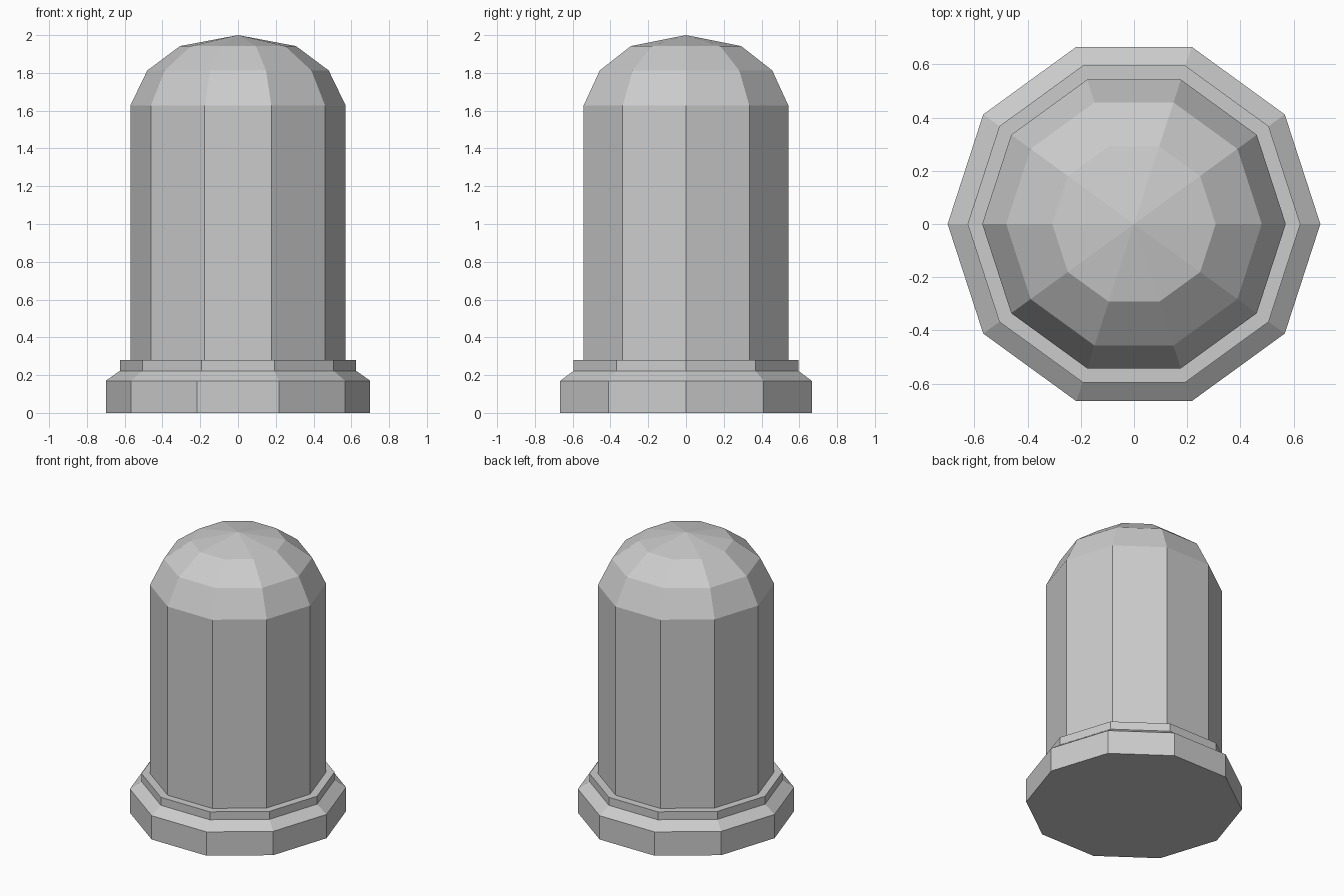
import bpy
import bmesh
from math import cos, sin, tau

SIDES = 10

cube = bpy.data.objects.get("Cube")
if cube:
    bpy.data.objects.remove(cube, do_unlink=True)


def make_material(name, colour):
    mat = bpy.data.materials.new(name)
    mat.use_nodes = True
    mat.diffuse_color = colour
    mat.node_tree.nodes["Principled BSDF"].inputs["Base Color"].default_value = colour
    return mat


def lathe(name, profile, mat):
    """Turn a (radius, height) profile into a flat-sided solid of revolution."""
    bm = bmesh.new()
    rings = []
    for r, z in profile:
        count = SIDES if r > 0 else 1
        rings.append([bm.verts.new((r * cos(tau * i / SIDES), r * sin(tau * i / SIDES), z))
                      for i in range(count)])
    for low, high in zip(rings, rings[1:]):
        for i in range(SIDES):
            j = (i + 1) % SIDES
            if len(high) == 1:
                bm.faces.new((low[i], low[j], high[0]))
            else:
                bm.faces.new((low[i], low[j], high[j], high[i]))
    mesh = bpy.data.meshes.new(name)
    # Close the underside where the profile starts on the ground
    if profile[0][1] == 0:
        bm.faces.new(rings[0][::-1])
    bm.to_mesh(mesh)
    bm.free()
    mesh.materials.append(mat)
    obj = bpy.data.objects.new(name, mesh)
    bpy.context.collection.objects.link(obj)
    return obj


grey = make_material("light_grey", (0.6, 0.6, 0.6, 1))

# Stepped foot with a sloping shoulder and a narrow ledge
lathe("base", [(0.7, 0), (0.7, 0.17), (0.625, 0.223), (0.625, 0.28), (0.57, 0.28)], grey)

# Straight column closed by a faceted dome
lathe("domed_column", [(0.57, 0.28), (0.57, 1.627), (0.48, 1.813), (0.307, 1.942), (0, 2)], grey)
